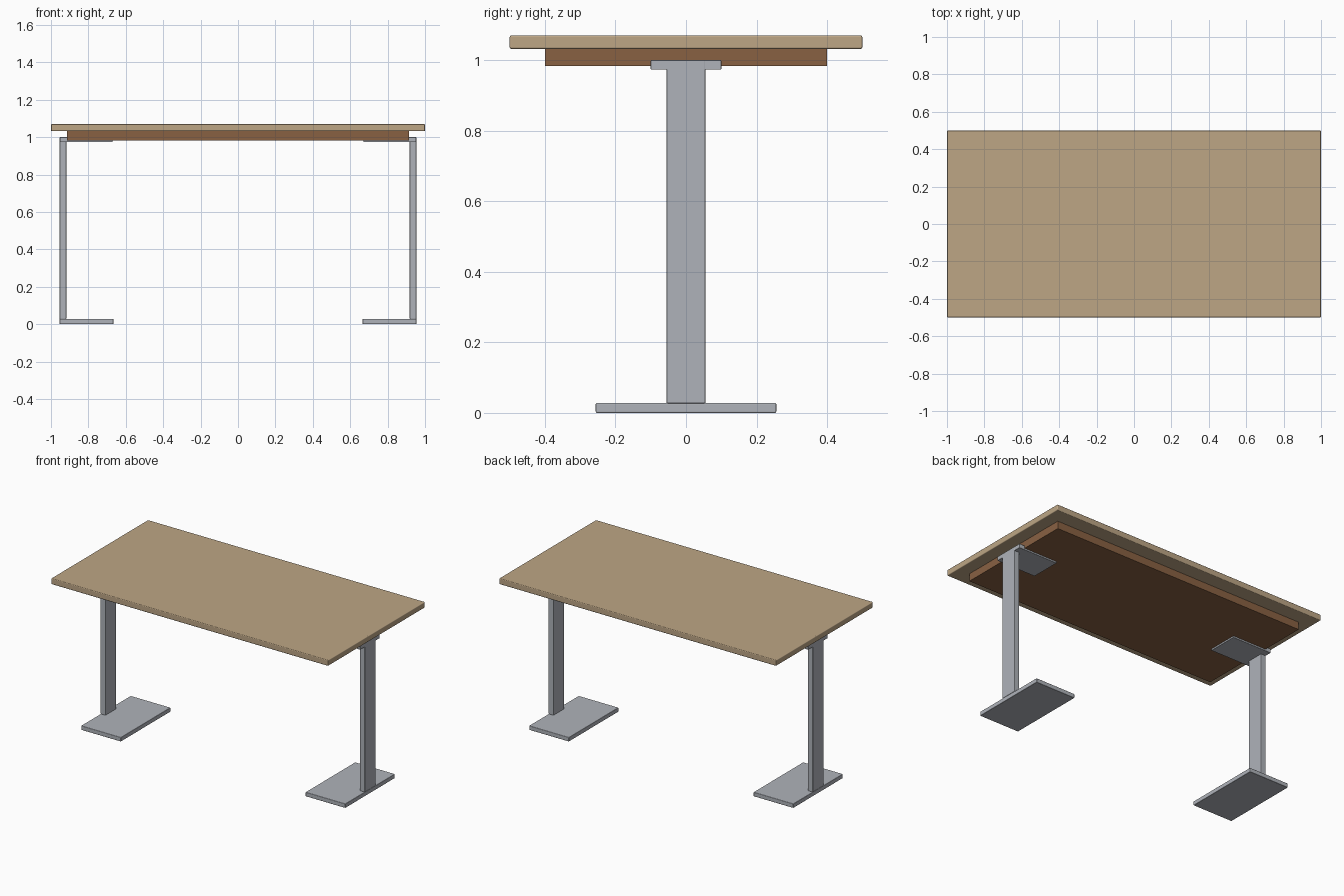
import bpy

# Remove the default object
cube = bpy.data.objects.get("Cube")
if cube:
    bpy.data.objects.remove(cube, do_unlink=True)


def material(name, colour):
    mat = bpy.data.materials.new(name)
    mat.use_nodes = True
    rgba = (*colour, 1.0)
    mat.diffuse_color = rgba
    mat.node_tree.nodes["Principled BSDF"].inputs["Base Color"].default_value = rgba
    return mat


light_wood = material("light_wood", (0.51, 0.38, 0.235))
dark_wood = material("dark_wood", (0.25, 0.12, 0.055))
steel = material("grey_steel", (0.43, 0.45, 0.49))


def box(name, x, y, z, mat, bevel=0.0):
    """Box from (min, max) ranges, with optional rounded edges."""
    spans = (x, y, z)
    bpy.ops.mesh.primitive_cube_add(size=1, location=[sum(s) / 2 for s in spans])
    obj = bpy.context.object
    obj.name = name
    obj.scale = [s[1] - s[0] for s in spans]
    bpy.ops.object.transform_apply(location=False, rotation=False, scale=True)
    obj.data.materials.append(mat)
    if bevel:
        mod = obj.modifiers.new("rounded_edges", 'BEVEL')
        mod.width = bevel
        mod.segments = 3
        bpy.ops.object.shade_smooth_by_angle()
        mod.harden_normals = True
    return obj


# Tabletop and the panel beneath it
box("tabletop", (-1, 1), (-0.5, 0.5), (1.032, 1.07), light_wood, 0.005)
box("under_panel", (-0.914, 0.914), (-0.4, 0.4), (0.983, 1.032), dark_wood)

# Two C-shaped steel supports
for side, s in (("left", 1), ("right", -1)):
    def across(a, b):
        return tuple(sorted((s * a, s * b)))

    box(side + "_foot", across(0.666, 0.954), (-0.256, 0.256), (0, 0.028), steel, 0.004)
    box(side + "_leg", across(0.918, 0.954), (-0.055, 0.055), (0.027, 1.0), steel, 0.003)
    box(side + "_mounting_plate", across(0.671, 0.953), (-0.1, 0.1), (0.973, 1.0), steel, 0.002)
